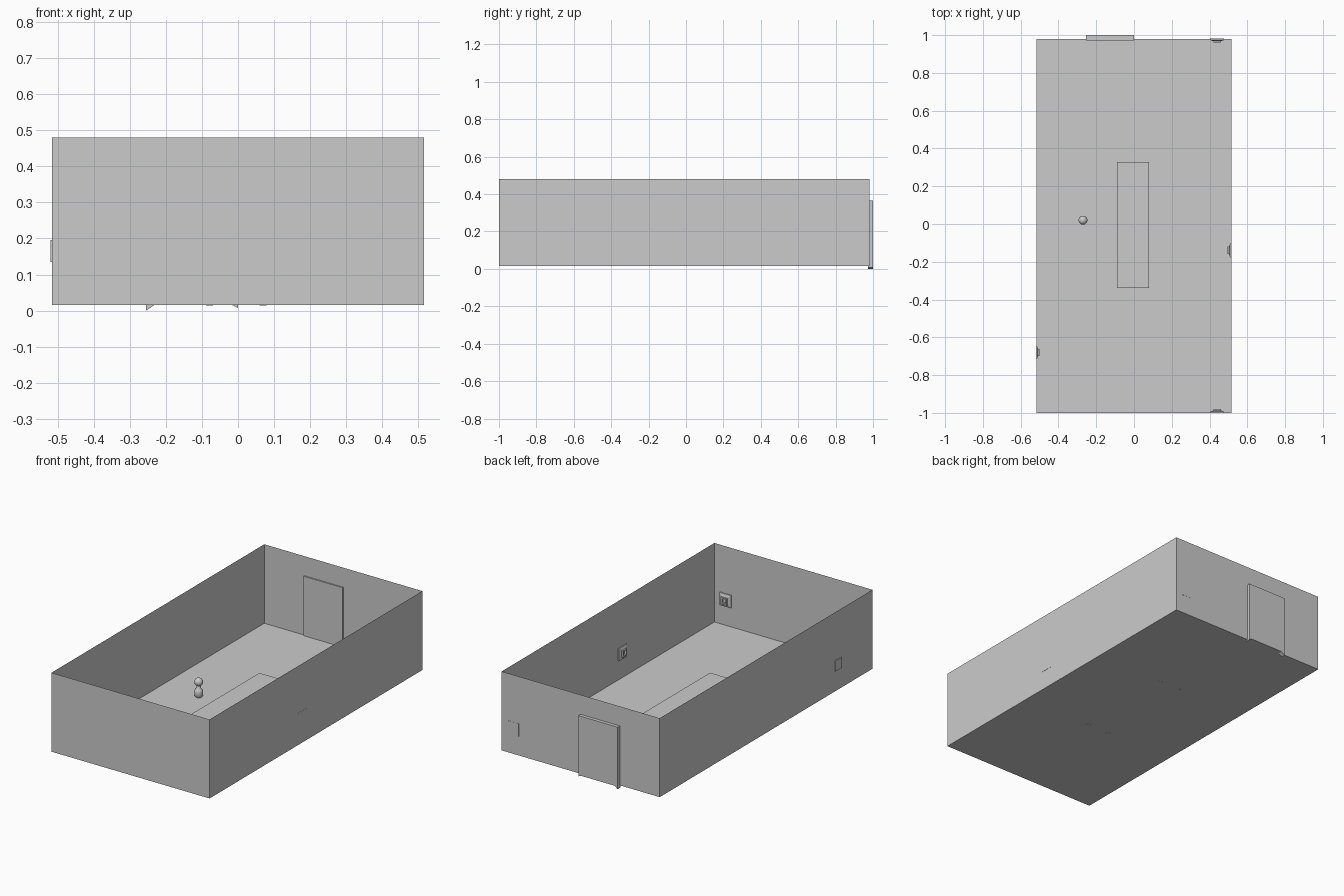
import bpy, bmesh, math
from mathutils import Matrix

if "Cube" in bpy.data.objects:
    bpy.data.objects.remove(bpy.data.objects["Cube"])


def make_object(name, bm, recalc=True):
    if recalc:
        bmesh.ops.recalc_face_normals(bm, faces=bm.faces)
    mesh = bpy.data.meshes.new(name)
    bm.to_mesh(mesh)
    bm.free()
    ob = bpy.data.objects.new(name, mesh)
    bpy.context.collection.objects.link(ob)
    return ob


def box(name, x0, x1, y0, y1, z0, z1):
    bm = bmesh.new()
    m = Matrix.Translation(((x0 + x1) / 2, (y0 + y1) / 2, (z0 + z1) / 2)) \
        @ Matrix.Diagonal((x1 - x0, y1 - y0, z1 - z0, 1))
    bmesh.ops.create_cube(bm, size=1, matrix=m)
    return make_object(name, bm)


def rings(name, profile, sides, matrix, smooth=False):
    """Stack of regular rings (radius, height), capped at both ends."""
    bm = bmesh.new()
    loops = []
    for r, h in profile:
        loops.append([bm.verts.new((r * math.cos(2 * math.pi * (i + .5) / sides),
                                    r * math.sin(2 * math.pi * (i + .5) / sides), h))
                      for i in range(sides)])
    for a, b in zip(loops, loops[1:]):
        for i in range(sides):
            j = (i + 1) % sides
            bm.faces.new((a[i], a[j], b[j], b[i]))
    bm.faces.new(loops[0])
    bm.faces.new(loops[-1])
    bm.transform(matrix)
    for f in bm.faces:
        f.smooth = smooth and len(f.verts) == 4
    return make_object(name, bm)


# Open-topped room shell, single-sheet walls and floor
FLOOR = 0.015
room = box("room_shell", -0.515, 0.515, -1.0, 0.98, FLOOR, 0.48)
bm = bmesh.new()
bm.from_mesh(room.data)
bmesh.ops.delete(bm, geom=[f for f in bm.faces if f.normal.z > .9], context='FACES_ONLY')
bm.to_mesh(room.data)
bm.free()

# Door slab through the back wall, with small feet at its lower corners
bm = bmesh.new()
outline = [(-.255, 0), (-.232, FLOOR), (-.016, FLOOR), (0, .007), (0, .365), (-.255, .365)]
face = bm.faces.new([bm.verts.new((x, .972, z)) for x, z in outline])
ext = bmesh.ops.extrude_face_region(bm, geom=[face])
for v in ext['geom']:
    if isinstance(v, bmesh.types.BMVert):
        v.co.y = 1.0
make_object("door", bm)

# Low table
CX = CY = -0.005
box("table_top", CX - .085, CX + .085, CY - .333, CY + .333, .072, .085)
for sx in (-1, 1):
    for sy in (-1, 1):
        x, y = CX + sx * .074, CY + sy * .312
        box("table_leg", x - .01, x + .01, y - .01, y + .01, FLOOR - .0005, .072)

# Square wall fixtures: plate, sloped collar, raised frame with recess
k = math.sqrt(2)
plate = [(.037 * k, -.001), (.037 * k, .006), (.02 * k, .012),
         (.02 * k, .02), (.012 * k, .02), (.012 * k, .009)]
small = [(.031 * k, -.005), (.031 * k, .003), (.018 * k, .007),
         (.018 * k, .014), (.01 * k, .014), (.01 * k, .005)]
# position on wall, turn so that local z points into the room, profile
for x, y, turn, prof in ((.44, .98, 180, plate), (.44, -1.0, 0, plate),
                         (.515, -.14, 90, plate), (-.515, -.68, -90, small)):
    m = Matrix.Translation((x, y, .165)) @ Matrix.Rotation(math.radians(turn), 4, 'Z') \
        @ Matrix.Rotation(math.radians(-90), 4, 'X')
    if abs(y) > .9 and y < 0:
        m = Matrix.Translation((0, .001, 0)) @ m
    rings("wall_fixture", prof, 4, m)

# Pawn-like figure: barrel body and round head
px, py = -.27, .02
rings("figure_body", [(.017, FLOOR), (.022, .02), (.0235, .035), (.0235, .05),
                      (.021, .057), (.012, .068), (.01, .084)], 24,
      Matrix.Translation((px, py, 0)), smooth=True)
bm = bmesh.new()
bmesh.ops.create_uvsphere(bm, u_segments=24, v_segments=14, radius=.0235,
                          matrix=Matrix.Translation((px, py, .102)))
for f in bm.faces:
    f.smooth = True
make_object("figure_head", bm)
